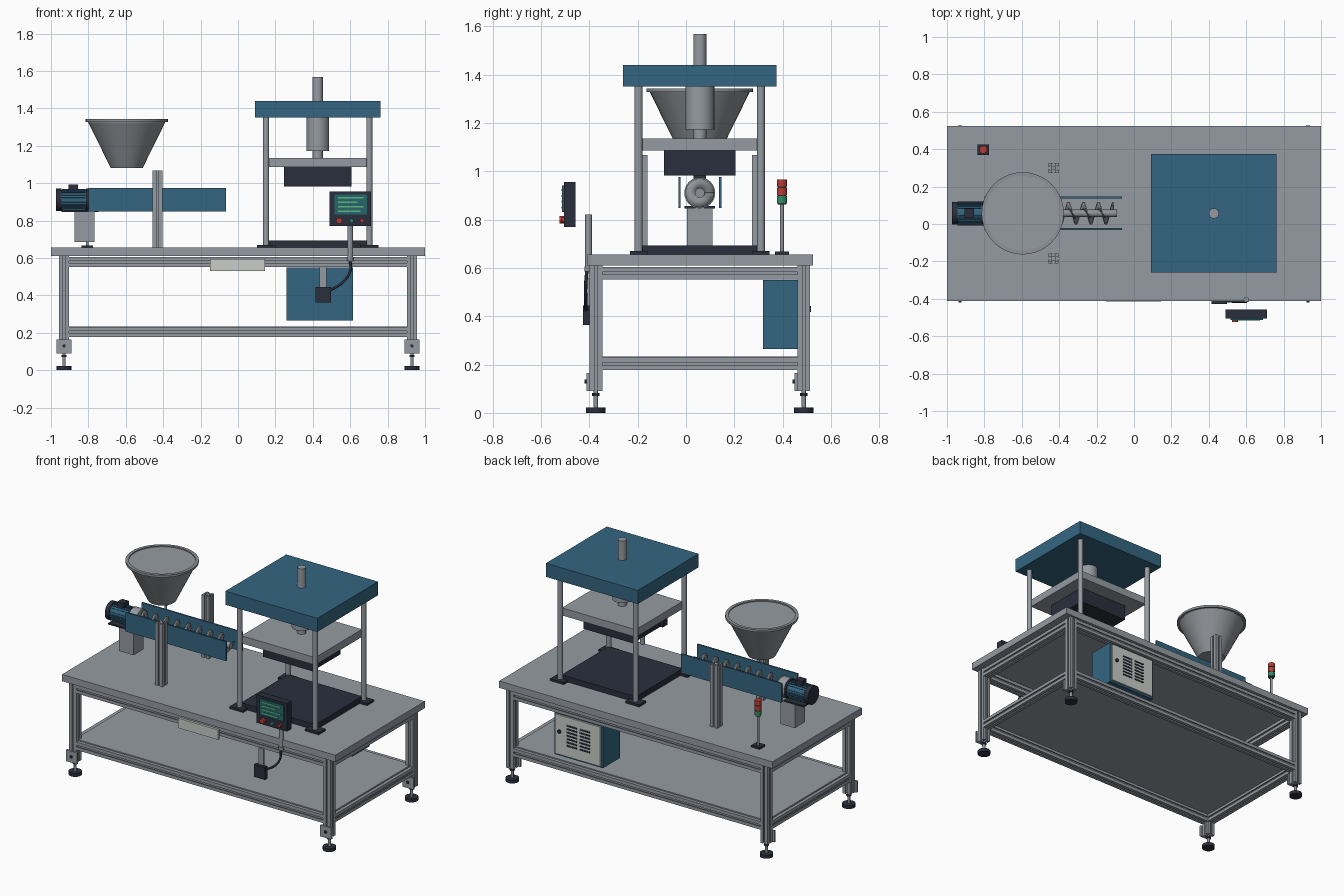
import bpy, bmesh, math
from mathutils import Vector, Matrix

old = bpy.data.objects.get("Cube")
if old:
    bpy.data.objects.remove(old)


def material(name, *rgb):
    m = bpy.data.materials.new(name)
    m.use_nodes = True
    m.diffuse_color = (*rgb, 1)
    m.node_tree.nodes["Principled BSDF"].inputs["Base Color"].default_value = (*rgb, 1)
    return m


GREY = material("aluminium grey", .30, .33, .365)
STEEL = material("steel grey", .27, .29, .31)
BLUE = material("machine blue", .034, .133, .22)
DARK = material("dark slate", .023, .028, .045)
PALE = material("pale panel", .58, .61, .58)
RED = material("signal red", .5, .045, .035)
GREEN = material("signal green", .03, .26, .13)
TEAL = material("screen teal", .02, .13, .15)
LIME = material("readout green", .1, .5, .2)

C = 0.057          # depth of the centre line
PX = 0.4265        # press centre
AZ = 0.91          # auger axis height
TOP = 0.655        # table top height
AXES = {"X": Matrix.Rotation(math.pi / 2, 4, "Y"),
        "Y": Matrix.Rotation(-math.pi / 2, 4, "X"), "Z": Matrix()}
smooth_parts = []


def finish(name, bm, mat, smooth=False):
    bmesh.ops.recalc_face_normals(bm, faces=bm.faces)
    me = bpy.data.meshes.new(name)
    bm.to_mesh(me)
    bm.free()
    ob = bpy.data.objects.new(name, me)
    bpy.context.collection.objects.link(ob)
    me.materials.append(mat)
    if smooth:
        smooth_parts.append(ob)
    return ob


def box(name, x, y, z, mat):
    """Box from three (low, high) ranges."""
    bm = bmesh.new()
    bmesh.ops.create_cube(bm, size=1)
    for v in bm.verts:
        v.co = [(r[0] + r[1]) / 2 + c * (r[1] - r[0]) for r, c in zip((x, y, z), v.co)]
    return finish(name, bm, mat)


def around(c, half):
    return (c - half, c + half)


def rod(name, start, length, r, mat, axis="Z", r2=None, sides=32):
    """Cylinder or cone from a start point along an axis."""
    bm = bmesh.new()
    bmesh.ops.create_cone(bm, cap_ends=True, segments=sides, radius1=r,
                          radius2=r if r2 is None else r2, depth=length)
    bm.transform(Matrix.Translation(start) @ AXES[axis] @ Matrix.Translation((0, 0, length / 2)))
    return finish(name, bm, mat, True)


def slotted_bar(name, start, length, axis="Z", h=0.0265):
    """Square extrusion with a T-slot on each side."""
    s, w, t, d = h * .2, h * .42, h * .18, h * .55
    side = [(h, -s), (h - t, -s), (h - t, -w), (h - d, -w),
            (h - d, w), (h - t, w), (h - t, s), (h, s), (h, h)]
    bm = bmesh.new()
    verts = [bm.verts.new(Matrix.Rotation(k * math.pi / 2, 3, "Z") @ Vector((*p, 0)))
             for k in range(4) for p in side]
    face = bm.faces.new(verts)
    out = bmesh.ops.extrude_face_region(bm, geom=[face])
    bmesh.ops.translate(bm, vec=(0, 0, length),
                        verts=[g for g in out["geom"] if isinstance(g, bmesh.types.BMVert)])
    bm.transform(Matrix.Translation(start) @ AXES[axis])
    return finish(name, bm, GREY)


# Table: slab, shelf, legs, feet and rails
box("table_top", (-1, 1), around(C, .4675), (.61, TOP), GREY)
box("lower_shelf", around(0, .93), around(C, .43), (.225, .234), GREY)
for x in (-.93, .93):
    for y in (C - .43, C + .43):
        slotted_bar("leg", (x, y, .09), .52)
        front = y - .0265
        box("foot_bracket", around(x, .04), (front - .012, front), (.09, .165), GREY)
        rod("bracket_bolt", (x, front - .02, .13), .012, .009, DARK, "Y", sides=12)
        rod("foot_pad", (x, y, 0), .022, .04, DARK)
        rod("foot_stem", (x, y, .02), .08, .009, STEEL, sides=16)
        rod("foot_nut", (x, y, .07), .012, .016, DARK, sides=6)
for z in (.203, .578):
    for y in (C - .43, C + .43):
        slotted_bar("long_rail", (-.905, y, z), 1.81, "X")
    for x in (-.93, .93):
        slotted_bar("side_rail", (x, C - .405, z), .81, "Y")
box("name_plate", (-.15, .145), (-.415, -.398), (.53, .595), PALE)

# Press
box("press_crown", around(PX, .336), around(C, .3175), (1.35, 1.44), BLUE)
box("press_bed", around(PX, .272), around(C, .245), (TOP, .692), DARK)
box("moving_platen", around(PX, .27), around(C, .245), (1.085, 1.135), GREY)
box("upper_die", around(PX, .18), around(C, .147), (.983, 1.085), DARK)
for x in (PX - .276, PX + .276):
    for y in (C - .253, C + .253):
        rod("press_post", (x, y, TOP), .7, .0165, GREY)
        box("post_foot", around(x, .05), around(y, .036), (TOP, .669), DARK)
rod("press_cylinder", (PX, C, 1.173), .18, .06, GREY)
rod("piston_rod", (PX, C, 1.13), .438, .027, GREY)

# Feed hopper
HX = -.595
rod("hopper", (HX, C, 1.08), .25, .085, STEEL, r2=.208, sides=40)
rod("hopper_lid", (HX, C, 1.325), .011, .206, GREY, sides=40)
bm = bmesh.new()
rings = [[bm.verts.new((HX + r * math.cos(a), C + r * math.sin(a), z))
          for a in (k * math.tau / 40 for k in range(40))]
         for r, z in ((.2, 1.328), (.22, 1.328), (.22, 1.343), (.2, 1.343))]
for i in range(4):
    for k in range(40):
        n = (k + 1) % 40
        bm.faces.new((rings[i][k], rings[i][n], rings[(i + 1) % 4][n], rings[(i + 1) % 4][k]))
finish("hopper_rim", bm, STEEL, True)

# Auger conveyor: guards, shaft, screw flight and uprights
for y in (C - .084, C + .084):
    box("auger_guard", (-.80, -.065), around(y, .005), (.848, .975), BLUE)
rod("auger_shaft", (-.8, C, AZ), .71, .02, STEEL, "X")
bm = bmesh.new()
STEPS, TURNS, LENGTH = 200, 8, .64
pairs = []
for i in range(STEPS + 1):
    a = math.tau * TURNS * i / STEPS
    pairs.append([bm.verts.new((-.75 + LENGTH * i / STEPS, C + r * math.cos(a), AZ + r * math.sin(a)))
                  for r in (.018, .06)])
for p, q in zip(pairs, pairs[1:]):
    bm.faces.new((p[0], p[1], q[1], q[0]))
flight = finish("auger_flight", bm, STEEL, True)
thick = flight.modifiers.new("thickness", "SOLIDIFY")
thick.thickness = .006
thick.offset = 0
for y in (C - .2425, C + .2425):
    slotted_bar("auger_upright", (-.431, y, TOP), .412)

# Drive motor
rod("motor_body", (-.955, C, AZ), .15, .053, BLUE, "X")
for k in range(24):
    fin = box("motor_fin", (-.94, -.815), around(0, .002), (.05, .059), BLUE)
    fin.data.transform(Matrix.Translation((0, C, AZ)) @ Matrix.Rotation(k * math.tau / 24, 4, "X"))
rod("motor_fan_cover", (-.973, C, AZ), .03, .06, DARK, "X")
rod("motor_flange", (-.812, C, AZ), .014, .061, DARK, "X")
rod("coupling", (-.80, C, AZ), .055, .064, GREY, "X")
box("terminal_box", around(-.881, .025), around(C, .025), (.96, .992), DARK)
box("motor_foot", (-.945, -.80), around(C, .064), (.846, .856), DARK)
box("motor_pedestal", (-.873, -.767), around(C, .052), (.685, .848), GREY)

# Signal tower
TX, TY = -.806, .397
box("tower_base", around(TX, .031), around(TY, .029), (TOP, .667), DARK)
rod("tower_pole", (TX, TY, .66), .205, .008, STEEL, sides=16)
rod("tower_core", (TX, TY, .862), .1, .018, DARK)
for z, mat in ((.868, GREEN), (.902, RED), (.936, RED)):
    rod("tower_lamp", (TX, TY, z), .029, .021, mat)

# Electrical cabinet with vented door
box("cabinet", (.26, .615), (.319, .497), (.265, .55), BLUE)
box("cabinet_door", (.272, .603), (.497, .508), (.277, .538), PALE)
for column in (.385, .48):
    for row in range(7):
        box("vent_slot", around(column, .038), (.506, .511), around(.35 + row * .022, .005), DARK)
rod("door_lock", (.57, .505, .43), .012, .012, DARK, "Y", sides=16)

# Operator panel on its post
box("panel_housing", (.49, .712), (-.505, -.457), (.77, .955), DARK)
box("panel_screen", (.517, .69), (-.512, -.504), (.832, .94), TEAL)
for i, right in enumerate((.672, .64, .672, .655)):
    box("screen_readout", (.535, right), (-.515, -.511), around(.922 - i * .024, .004), LIME)
for x, r, mat in ((.541, .016, RED), (.607, .011, GREEN), (.663, .011, RED)):
    rod("panel_button", (x, -.524 if r > .012 else -.517, .799), .022, r, mat, "Y")
rod("panel_post", (.6, -.403, .6), .22, .014, GREY)
rod("post_collar", (.6, -.403, .585), .02, .017, STEEL)

# Junction box, hanger and cable
box("junction_box", (.415, .497), (-.427, -.4), (.363, .445), DARK)
box("box_hanger", around(.455, .019), (-.41, -.398), (.44, .555), GREY)
curve = bpy.data.curves.new("panel_cable", "CURVE")
curve.dimensions = "3D"
curve.bevel_depth = .007
curve.bevel_resolution = 2
curve.resolution_u = 8
path = [(.6, -.41, .59), (.6, -.415, .53), (.56, -.415, .47), (.49, -.413, .425)]
spline = curve.splines.new("BEZIER")
spline.bezier_points.add(len(path) - 1)
for bp, co in zip(spline.bezier_points, path):
    bp.co = co
    bp.handle_left_type = bp.handle_right_type = "AUTO"
curve.materials.append(DARK)
bpy.context.collection.objects.link(bpy.data.objects.new("panel_cable", curve))

# Smooth the round parts
bpy.ops.object.select_all(action="DESELECT")
for ob in smooth_parts:
    ob.select_set(True)
bpy.context.view_layer.objects.active = smooth_parts[0]
bpy.ops.object.shade_smooth_by_angle(angle=math.radians(35))
